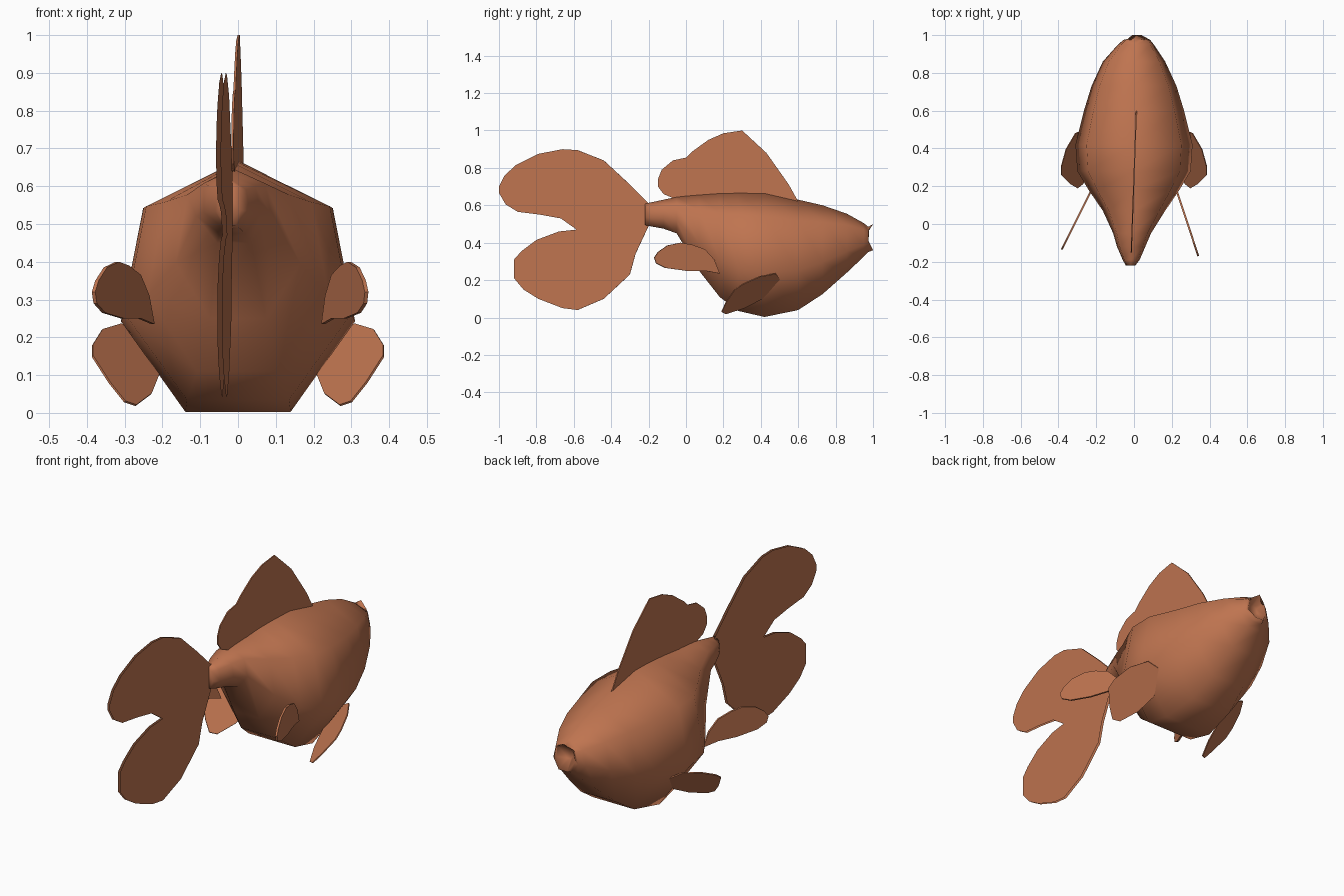
import bpy, bmesh, math

cube = bpy.data.objects.get("Cube")
if cube:
    bpy.data.objects.remove(cube, do_unlink=True)

# Single copper-orange skin colour
skin = bpy.data.materials.new("copper_orange")
skin.use_nodes = True
skin.diffuse_color = (0.52, 0.175, 0.08, 1)
skin.node_tree.nodes["Principled BSDF"].inputs["Base Color"].default_value = skin.diffuse_color


def finish(name, bm):
    mesh = bpy.data.meshes.new(name)
    bm.to_mesh(mesh)
    bm.free()
    mesh.materials.append(skin)
    obj = bpy.data.objects.new(name, mesh)
    bpy.context.collection.objects.link(obj)
    return obj


def smooth(obj, angle):
    bpy.ops.object.select_all(action='DESELECT')
    obj.select_set(True)
    bpy.context.view_layer.objects.active = obj
    bpy.ops.object.shade_smooth_by_angle(angle=math.radians(angle))


def plate(name, points, thickness=0.006):
    """Flat fin with a little thickness."""
    bm = bmesh.new()
    bm.faces.new([bm.verts.new(p) for p in points])
    obj = finish(name, bm)
    mod = obj.modifiers.new("thickness", 'SOLIDIFY')
    mod.thickness, mod.offset = thickness, 0
    return obj


# Body: seven-sided section lofted along y
half = [(0.81, 0.81), (1, 0.36), (0.45, 0)]
section = [(0, 1)] + half + [(-u, v) for u, v in reversed(half)]
# y, top z, bottom z, half width, centre x
stations = [
    (-0.22, 0.61, 0.495, 0.025, -0.018),
    (-0.19, 0.615, 0.488, 0.045, -0.015),
    (-0.12, 0.63, 0.475, 0.075, -0.015),
    (-0.05, 0.645, 0.45, 0.10, -0.01),
    (0.07, 0.655, 0.25, 0.165, 0),
    (0.18, 0.663, 0.11, 0.24, 0),
    (0.28, 0.667, 0.035, 0.30, 0),
    (0.42, 0.668, 0.003, 0.31, 0),
    (0.60, 0.63, 0.04, 0.265, 0),
    (0.73, 0.60, 0.125, 0.225, 0),
    (0.86, 0.555, 0.24, 0.165, 0),
    (0.95, 0.505, 0.325, 0.095, 0.01),
    (0.975, 0.485, 0.35, 0.07, 0.015),
    (1.0, 0.50, 0.36, 0.055, 0.015),
    (0.95, 0.455, 0.405, 0.025, 0.015),
]
bm = bmesh.new()
rings = []
for i, (y, top, bottom, w, cx) in enumerate(stations):
    lip = i == len(stations) - 2
    rings.append([bm.verts.new((cx + u * w,
                                y - (0.025 * abs(u) * (0.5 < v + 0.2) if lip else 0),
                                bottom + v * (top - bottom))) for u, v in section])
n = len(section)
for a, b in zip(rings, rings[1:]):
    for k in range(n):
        bm.faces.new((a[k], a[(k + 1) % n], b[(k + 1) % n], b[k]))
bm.faces.new(rings[0])
bm.faces.new(rings[-1])
bmesh.ops.recalc_face_normals(bm, faces=bm.faces)
smooth(finish("body", bm), 85)

# Tail fin: two-lobed outline with a swollen middle, mirrored through its plane
tail = [(-.20, .61), (-.31, .72), (-.44, .84), (-.58, .895), (-.66, .90), (-.79, .875),
        (-.91, .815), (-.97, .76), (-1, .70), (-1, .665), (-.965, .605), (-.9, .565),
        (-.78, .55), (-.67, .53), (-.585, .47), (-.68, .46), (-.8, .415), (-.88, .355),
        (-.92, .31), (-.92, .21), (-.87, .15), (-.79, .1), (-.66, .05), (-.58, .04),
        (-.44, .1), (-.3, .23), (-.27, .34), (-.20, .49)]
bm = bmesh.new()
face = bm.faces.new([bm.verts.new((0, y, z)) for y, z in tail])
face.normal_update()
if face.normal.x < 0:
    face.normal_flip()
for width, rise in ((0.025, 0.008), (0.03, 0.006)):
    bmesh.ops.inset_region(bm, faces=[face], thickness=width, depth=rise, use_even_offset=True)
tail_fin = finish("tail_fin", bm)
tail_fin.modifiers.new("mirror", 'MIRROR').use_clip = True
tail_fin.location.x = -0.012
tail_fin.rotation_euler.z = -0.04
smooth(tail_fin, 60)

# Dorsal fin, turned very slightly off the centre plane
dorsal = [(.6, .62), (.55, .71), (.43, .88), (.3, 1), (.2, .985), (.12, .95), (.03, .885),
          (0, .855), (-.07, .84), (-.13, .79), (-.15, .74), (-.15, .7), (-.12, .66),
          (-.05, .63), (.3, .62)]
plate("dorsal_fin", [(0.036 * (y - 0.25), y, z) for y, z in dorsal])

# Pectoral and pelvic fins on both sides
pectoral = [(.18, .235), (.15, .31), (.1, .365), (.03, .39), (-.03, .4), (-.1, .385),
            (-.15, .35), (-.17, .32), (-.16, .29), (-.11, .265), (0, .25), (.1, .25)]
pelvic = [(.25, .2), (.31, .235), (.36, .22), (.385, .18), (.385, .15), (.34, .08),
          (.3, .03), (.27, .02), (.23, .05), (.21, .1)]
for side, s, spread, reach in (("left", 1, 0.33, 1), ("right", -1, 0.45, 0.9)):
    plate(side + "_pectoral_fin",
          [(s * (0.225 + spread * (0.18 - y)), 0.18 - reach * (0.18 - y), z)
           for y, z in pectoral], 0.01)
    plate(side + "_pelvic_fin",
          [(s * x, 0.48 - 1.257 * (x - 0.31) + 1.476 * (z - 0.235), z) for x, z in pelvic])
